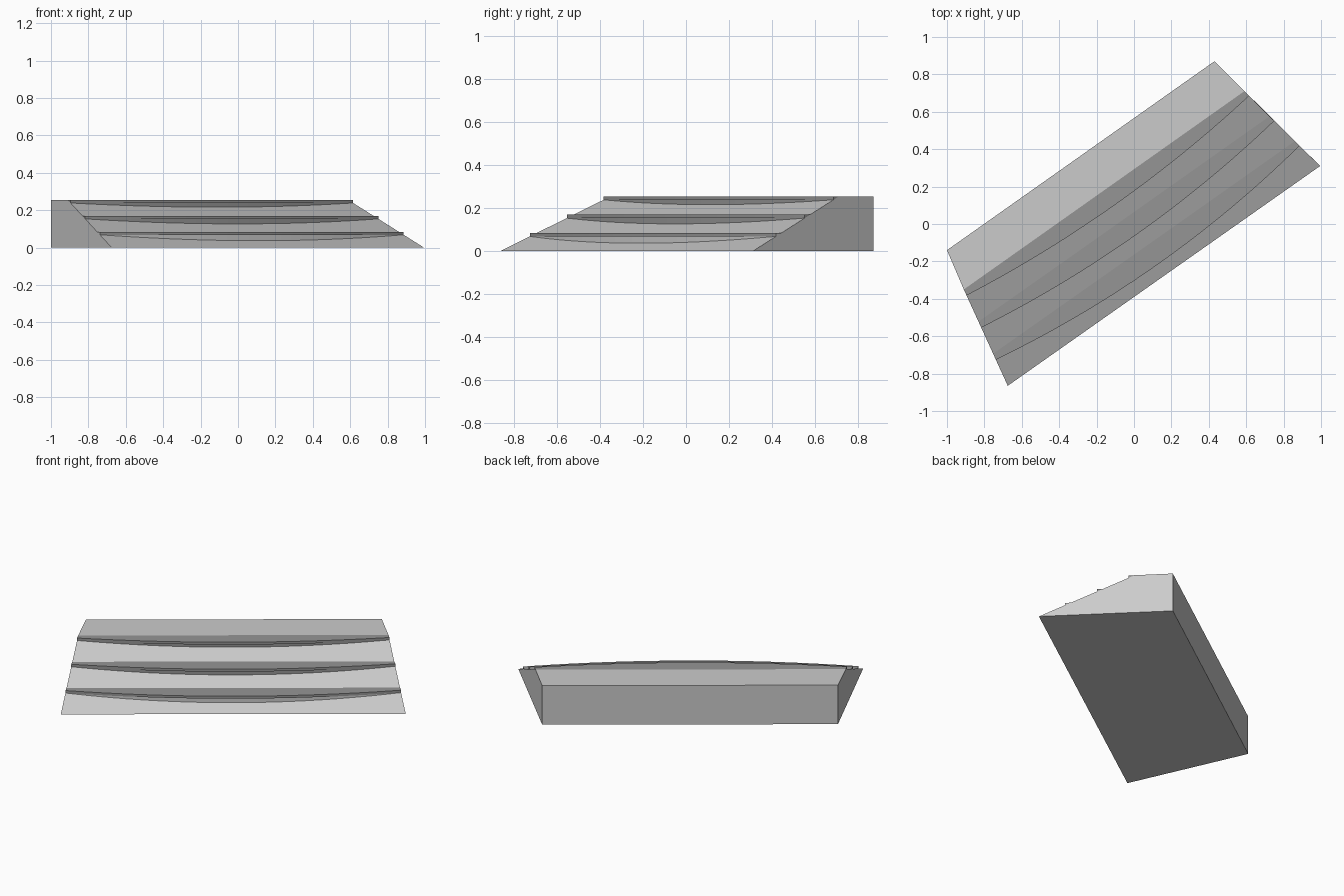
import bpy, bmesh
from mathutils import Vector

if "Cube" in bpy.data.objects:
    bpy.data.objects.remove(bpy.data.objects["Cube"])

H = 0.255          # full height
SEG = 28           # segments per bowed edge
NOSE = 0.016       # tread slab thickness

# Plan corners: back edge, crest of the slope, toe of the slope
back_l, back_r = Vector((-1, -0.14)), Vector((0.43, 0.87))
crest_l, crest_r = Vector((-0.91, -0.35)), Vector((0.59, 0.71))
toe_l, toe_r = Vector((-0.675, -0.865)), Vector((0.995, 0.31))

along = (crest_r - crest_l).normalized()
out = Vector((along.y, -along.x))
run = (toe_l - crest_l).dot(out)


def slope_z(p):
    return max(0, H * (1 - (p - crest_l).dot(out) / run))


def side_points(t):
    return crest_l.lerp(toe_l, t), crest_r.lerp(toe_r, t)


def make_object(name, verts, faces, color=None):
    bm = bmesh.new()
    vs = [bm.verts.new(v) for v in verts]
    for f in faces:
        bm.faces.new([vs[i] for i in f])
    bmesh.ops.recalc_face_normals(bm, faces=bm.faces)
    me = bpy.data.meshes.new(name)
    bm.to_mesh(me)
    bm.free()
    ob = bpy.data.objects.new(name, me)
    bpy.context.collection.objects.link(ob)
    if color:
        me.materials.append(color)
    return ob


# Wedge body with a flat top landing
plan = [(back_l, H), (back_r, H), (crest_r, H), (toe_r, 0), (toe_l, 0), (crest_l, H)]
verts = [(p.x, p.y, z) for p, z in plan] + [(back_l.x, back_l.y, 0), (back_r.x, back_r.y, 0)]
make_object("sloped_body", verts, [
    (0, 1, 2, 5), (5, 2, 3, 4), (0, 6, 7, 1),
    (0, 5, 4, 6), (1, 7, 3, 2), (6, 4, 3, 7)])

dark = bpy.data.materials.new("dark_grey")
dark.diffuse_color = (0.3, 0.3, 0.3, 1)
dark.use_nodes = True
dark.node_tree.nodes["Principled BSDF"].inputs["Base Color"].default_value = dark.diffuse_color


def bowed_block(name, t, top, bow, floor, color):
    """Level block with a bowed front; its underside stops at the slope or floor."""
    t_end = t + NOSE / H
    rear = side_points(t)
    a, b = side_points(t_end)
    front = []
    for i in range(SEG + 1):
        s = i / SEG
        front.append(a.lerp(b, s) + out * bow * 4 * s * (1 - s))
    ring = [rear[0]] + front + [rear[1]]
    n = len(ring)
    verts = [(p.x, p.y, top) for p in ring]
    verts += [(p.x, p.y, min(top - 0.001, max(floor, slope_z(p)))) for p in ring]
    faces = [tuple(range(n)), tuple(range(2 * n - 1, n - 1, -1))]
    faces += [(i, (i + 1) % n, n + (i + 1) % n, n + i) for i in range(n)]
    make_object(name, verts, faces, color)


# Three steps: riser below, thin slightly overhanging tread above
for k in range(3):
    t = k / 3
    top = H * (1 - t)
    bow = (0.05, 0.06, 0.07)[k]
    bowed_block(f"riser_{k + 1}", t, top - 0.002, bow, 0, None if k == 2 else dark)
    bowed_block(f"tread_{k + 1}", t, top, bow + 0.012, top - NOSE, dark)
